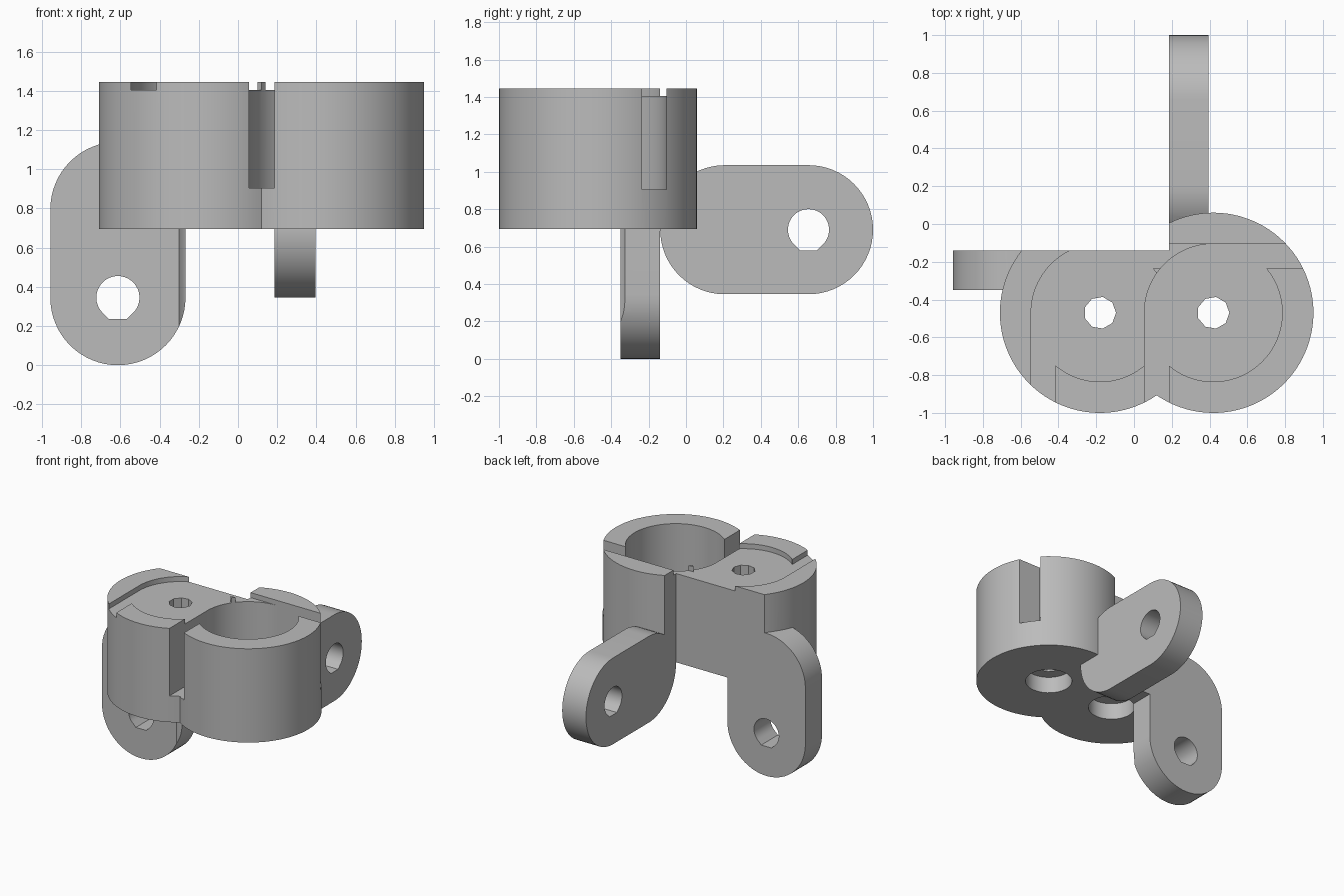
import bpy
import bmesh
from math import cos, sin, radians, sqrt, asin, acos, degrees

old = bpy.data.objects.get("Cube")
if old:
    bpy.data.objects.remove(old, do_unlink=True)

# Shared dimensions
CY = -0.47                  # y of both cup centres
LEFT_X, RIGHT_X = 0.42, -0.18
CUP_R, BORE_R = 0.53, 0.365
BOTTOM, TOP = 0.695, 1.445
POCKET_Z, RECESS_Z = 0.905, 1.405
BACK_Y, STEP_X = -0.14, 0.185
TAB_R = 0.345

grey = bpy.data.materials.new("plain grey")
grey.use_nodes = True
colour = (0.5, 0.5, 0.5, 1)
grey.diffuse_color = colour
grey.node_tree.nodes["Principled BSDF"].inputs["Base Color"].default_value = colour


def arc(cx, cy, r, start, end, steps=32):
    """Points along an arc, angles in degrees."""
    angles = [radians(start + (end - start) * i / steps) for i in range(steps + 1)]
    return [(cx + r * cos(a), cy + r * sin(a)) for a in angles]


def circle(cx, cy, r, sides):
    return arc(cx, cy, r, 0, 360, sides)[:-1]


def prism(name, outline, axis, low, high):
    """Extrude a flat outline along one axis."""
    place = {"x": lambda u, v, w: (w, u, v),
             "y": lambda u, v, w: (u, w, v),
             "z": lambda u, v, w: (u, v, w)}[axis]
    bm = bmesh.new()
    rings = [[bm.verts.new(place(u, v, w)) for u, v in outline] for w in (low, high)]
    for ring in rings:
        bm.faces.new(ring)
    n = len(outline)
    for i in range(n):
        j = (i + 1) % n
        bm.faces.new((rings[0][i], rings[0][j], rings[1][j], rings[1][i]))
    bmesh.ops.recalc_face_normals(bm, faces=bm.faces)
    mesh = bpy.data.meshes.new(name)
    bm.to_mesh(mesh)
    bm.free()
    mesh.materials.append(grey)
    obj = bpy.data.objects.new(name, mesh)
    bpy.context.collection.objects.link(obj)
    return obj


def combine(target, tool, operation):
    """Apply a boolean and discard the tool."""
    mod = target.modifiers.new("combine", "BOOLEAN")
    mod.operation = operation
    mod.solver = "EXACT"
    mod.object = tool
    bpy.context.view_layer.objects.active = target
    bpy.ops.object.modifier_apply(modifier=mod.name)
    bpy.data.objects.remove(tool, do_unlink=True)


def teardrop(cx, cy, r):
    """Round hole with a truncated point underneath."""
    half = r * (sqrt(2) - 1)
    return arc(cx, cy, r, -45, 225) + [(cx - half, cy - r), (cx + half, cy - r)]


def keyway(cx):
    """Round bore with two tangential slots, one to the side, one to the front."""
    inner, reach = 0.235, 0.62
    a = degrees(asin(inner / BORE_R))
    pts = arc(cx, CY, BORE_R, 180, 90, 24)
    pts += [(cx + reach, CY + BORE_R), (cx + reach, CY + inner)]
    pts += arc(cx, CY, BORE_R, a, -90 - a, 40)
    pts += [(cx - inner, CY - reach), (cx - BORE_R, CY - reach)]
    return pts


# Twin cup body: two overlapping discs with a squared-off back corner
meet = degrees(acos((LEFT_X - RIGHT_X) / 2 / CUP_R))
step = degrees(acos((STEP_X - LEFT_X) / CUP_R))
flat = degrees(asin((BACK_Y - CY) / CUP_R))
footprint = [(STEP_X, BACK_Y)]
footprint += arc(LEFT_X, CY, CUP_R, step, meet - 180, 64)
footprint += arc(RIGHT_X, CY, CUP_R, -meet, -180 - flat, 48)[1:]
body = prism("twin_cup_bracket", footprint, "z", BOTTOM, TOP)

# Hanging side tab and rear tab
side_x, side_low, side_high = -0.613, 0.345, 0.795
side_tab = prism("side_tab", arc(side_x, side_low, TAB_R, 180, 360)
                 + arc(side_x, side_high, TAB_R, 0, 180), "y", -0.35, BACK_Y)
rear_y, rear_z = 0.655, 0.69
rear_tab = prism("rear_tab", arc(rear_y, rear_z, TAB_R, -90, 90)
                 + arc(0.207, rear_z, TAB_R, 90, 270), "x", STEP_X, 0.395)
for tab in (side_tab, rear_tab):
    combine(body, tab, "UNION")

# Deep pocket in the left cup, shallow recess in the right cup
for cx, floor in ((LEFT_X, POCKET_Z), (RIGHT_X, RECESS_Z)):
    combine(body, prism("pocket_cutter", keyway(cx), "z", floor, 1.7), "DIFFERENCE")
    # Small through hole with a wide counterbore underneath
    combine(body, prism("hole_cutter", circle(cx, CY, 0.085, 9), "z", 0.3, 1.8), "DIFFERENCE")
    combine(body, prism("bore_cutter", circle(cx, CY, 0.17, 40), "z", 0.1, BOTTOM + 0.13),
            "DIFFERENCE")

# Pivot holes in the tabs
combine(body, prism("side_hole_cutter", teardrop(side_x, side_low, 0.11), "y", -0.6, 0.2),
        "DIFFERENCE")
combine(body, prism("rear_hole_cutter", teardrop(rear_y, rear_z, 0.11), "x", 0, 0.6),
        "DIFFERENCE")

# Smooth curved walls, crisp edges
bpy.ops.object.select_all(action="DESELECT")
body.select_set(True)
bpy.context.view_layer.objects.active = body
bpy.ops.object.shade_smooth_by_angle(angle=radians(25))
